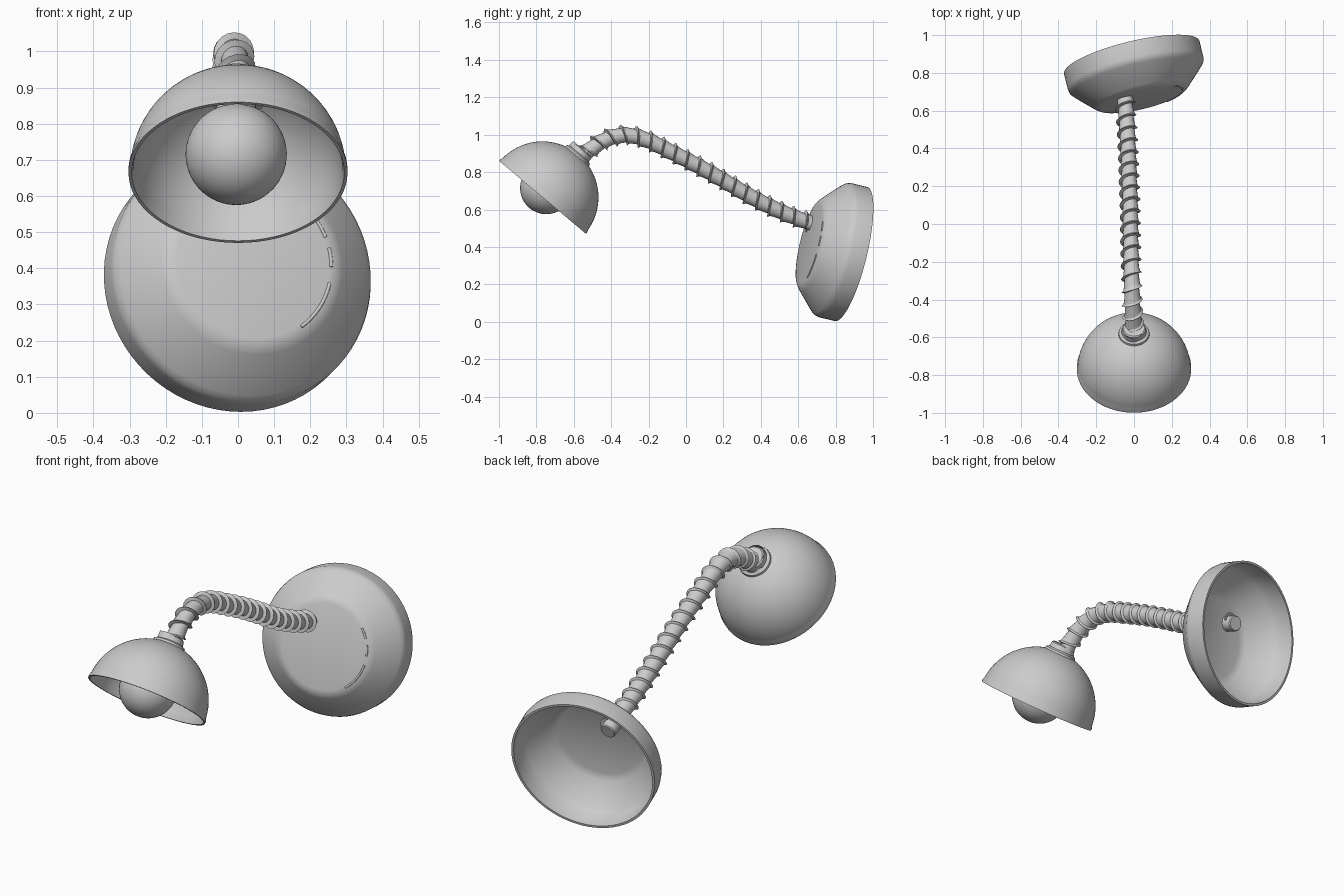
import bpy, bmesh
from math import sin, cos, pi, radians
from mathutils import Vector

if "Cube" in bpy.data.objects:
    bpy.data.objects.remove(bpy.data.objects["Cube"])


def finish(name, bm, angle=35):
    bmesh.ops.remove_doubles(bm, verts=bm.verts, dist=1e-5)
    bmesh.ops.recalc_face_normals(bm, faces=bm.faces)
    me = bpy.data.meshes.new(name)
    bm.to_mesh(me)
    bm.free()
    ob = bpy.data.objects.new(name, me)
    bpy.context.collection.objects.link(ob)
    bpy.ops.object.select_all(action='DESELECT')
    ob.select_set(True)
    bpy.context.view_layer.objects.active = ob
    bpy.ops.object.shade_smooth_by_angle(angle=radians(angle))
    return ob


def lathe(name, profile, origin, axis, n=72):
    """Spin (radius, height) points round an axis."""
    q = Vector(axis).to_track_quat('Z', 'Y')
    bm = bmesh.new()
    rings = []
    for r, h in profile:
        rings.append([bm.verts.new(Vector(origin) + q @ Vector(
            (r * cos(2 * pi * i / n), r * sin(2 * pi * i / n), h))) for i in range(n)])
    for a, b in zip(rings, rings[1:]):
        for i in range(n):
            bm.faces.new((a[i], a[(i + 1) % n], b[(i + 1) % n], b[i]))
    return finish(name, bm)


def arc(r, a0, a1, n, h=0.0):
    out = []
    for i in range(n + 1):
        a = radians(a0 + (a1 - a0) * i / n)
        out.append((r * cos(a), h + r * sin(a)))
    return out


# Wall base: hollow dish, open at the back
base_o = Vector((-0.012, 0.882, 0.362))
base_n = Vector((0.23, -0.945, 0.23)).normalized()
lathe("wall_base", [
    (0, 0.236), (0.215, 0.236), (0.238, 0.231), (0.258, 0.217),
    (0.33, 0.145), (0.352, 0.122), (0.364, 0.108), (0.369, 0.088), (0.369, 0.0),
    (0.357, 0.0), (0.355, 0.085), (0.338, 0.115), (0.245, 0.212), (0.21, 0.226), (0, 0.226)],
    base_o, base_n)

# Raised arc marks on the base front
bq = base_n.to_track_quat('Z', 'Y')
face_c = base_o + base_n * 0.234
right = (Vector((1, 0, 0)) - base_n * base_n.x).normalized()
up = base_n.cross(right)
for k, (a0, a1) in enumerate([(22, 36), (0, 14), (-52, -12)]):
    cu = bpy.data.curves.new("base_mark", 'CURVE')
    cu.dimensions = '3D'
    cu.bevel_depth = 0.005
    cu.use_fill_caps = True
    sp = cu.splines.new('POLY')
    sp.points.add(8)
    for i in range(9):
        a = radians(a0 + (a1 - a0) * i / 8)
        sp.points[i].co = (*(face_c + right * 0.222 * cos(a) + up * 0.222 * sin(a)), 1)
    bpy.context.collection.objects.link(bpy.data.objects.new(f"base_mark_{k + 1}", cu))

# Shade: thin hemisphere, open towards the front and below
head_o = Vector((0, -0.767, 0.665))
head_a = Vector((0, 0.643, 0.766))
lathe("shade", [(0.294, 0.0), (0.303, 0.0), (0.303, 0.01)] + arc(0.299, 5, 90, 24)
      + arc(0.289, 90, 4, 24) + [(0.294, 0.0)], head_o, head_a)

# Collar joining shade and arm
lathe("shade_collar", [(0, 0.27), (0.085, 0.275), (0.08, 0.298), (0.066, 0.306),
                       (0.062, 0.33), (0.055, 0.336), (0, 0.336)], head_o, head_a, 40)

# Bulb and its neck
lathe("bulb", arc(0.14, -90, 62, 28) + [(0.055, 0.15), (0.052, 0.285)],
      head_o + Vector((-0.005, 0.02, 0.05)), head_a, 48)

# Gooseneck path, resampled by length
pts = [Vector(p) for p in [
    (-0.005, -0.575, 0.865), (-0.005, -0.50, 0.93), (-0.01, -0.42, 0.978), (-0.012, -0.32, 0.998),
    (-0.015, -0.21, 0.972), (-0.018, -0.08, 0.908), (-0.02, 0.07, 0.83), (-0.025, 0.22, 0.744),
    (-0.03, 0.37, 0.656), (-0.038, 0.52, 0.583), (-0.047, 0.65, 0.533), (-0.052, 0.71, 0.512)]]
ext = [2 * pts[0] - pts[1]] + pts + [2 * pts[-1] - pts[-2]]
dense = []
for a, b, c, d in zip(ext, ext[1:], ext[2:], ext[3:]):
    for i in range(20):
        t = i / 20
        dense.append(0.5 * (2 * b + (c - a) * t + (2 * a - 5 * b + 4 * c - d) * t ** 2
                            + (3 * b - a - 3 * c + d) * t ** 3))
dense.append(pts[-1])
cum = [0.0]
for a, b in zip(dense, dense[1:]):
    cum.append(cum[-1] + (b - a).length)


def frame(s):
    s = min(max(s, 0), 1) * cum[-1]
    i = 0
    while i < len(cum) - 2 and cum[i + 1] < s:
        i += 1
    p = dense[i].lerp(dense[i + 1], (s - cum[i]) / (cum[i + 1] - cum[i]))
    t = (dense[min(i + 4, len(dense) - 1)] - dense[max(i - 3, 0)]).normalized()
    x = (Vector((1, 0, 0)) - t * t.x).normalized()
    return p, x, t.cross(x)


# Gooseneck arm: helical bands, each flaring into a lip
J, TURNS = 20, 20
band = [(0.0, 0.056), (0.12, 0.046), (0.35, 0.042), (0.95, 0.038), (1.0, 0.056)]
bm = bmesh.new()
prev = None
for m in range(J * (TURNS - 1) + 1):
    ang = 2 * pi * m / J
    row = []
    for off, r in band:
        p, x, y = frame((m / J + off) / TURNS)
        row.append(bm.verts.new(p + (x * cos(ang) + y * sin(ang)) * r))
    if prev:
        for k in range(len(band) - 1):
            bm.faces.new((prev[k], row[k], row[k + 1], prev[k + 1]))
    prev = row
finish("gooseneck_arm", bm, 30)

# Plug where the arm passes through the base
lathe("arm_plug", [(0, -0.06), (0.036, -0.06), (0.04, -0.055), (0.04, 0.03), (0, 0.03)],
      (-0.05, 0.68, 0.522), (0.06, -0.93, 0.36), 24)
